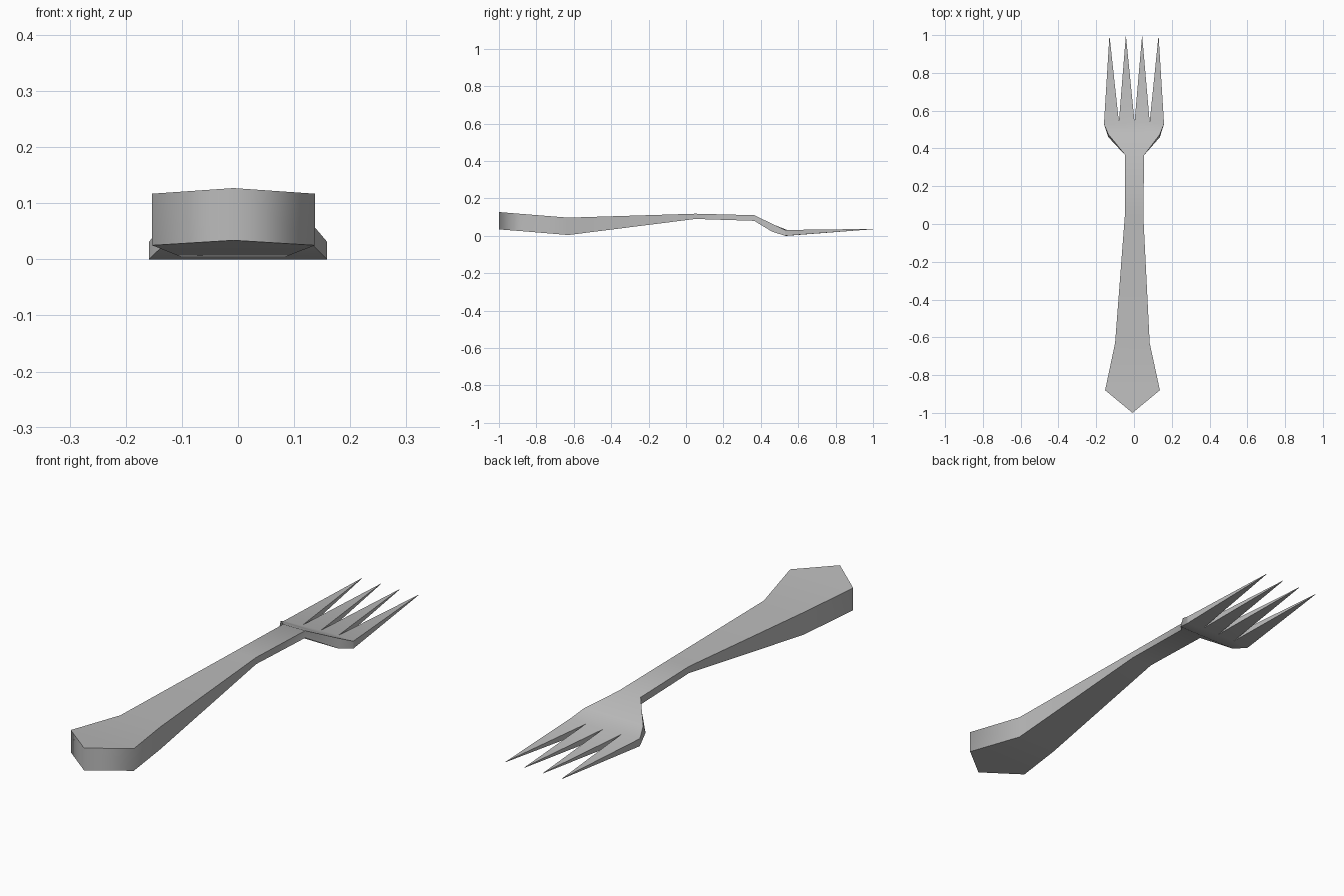
import bpy
import bmesh

default = bpy.data.objects.get("Cube")
if default:
    bpy.data.objects.remove(default, do_unlink=True)

metal = bpy.data.materials.new("brushed grey metal")
metal.use_nodes = True
grey = (0.5, 0.5, 0.5, 1)
metal.diffuse_color = grey
metal.node_tree.nodes["Principled BSDF"].inputs["Base Color"].default_value = grey

# Handle and neck stations: left x, right x, (top y, z), (bottom y, z)
STATIONS = [
    (-0.153, 0.137, (-0.88, 0.117), (-0.88, 0.025)),
    (-0.10, 0.083, (-0.63, 0.097), (-0.63, 0.004)),
    (-0.048, 0.049, (0.05, 0.118), (0.05, 0.09)),
    (-0.047, 0.054, (0.365, 0.11), (0.365, 0.08)),
    (-0.136, 0.137, (0.475, 0.057), (0.46, 0.022)),
]
ROOT_X = [-0.159, -0.08, 0.003, 0.083, 0.159]
TIP_X = [-0.13, -0.043, 0.043, 0.13]

bm = bmesh.new()


def pair(x, top, bottom):
    """Matching top and bottom corners of the outline."""
    return bm.verts.new((x, *top)), bm.verts.new((x, *bottom))


end = pair(-0.008, (-1, 0.127), (-1, 0.034))
left = [pair(l, t, b) for l, r, t, b in STATIONS]
right = [pair(r, t, b) for l, r, t, b in STATIONS]
roots = []
for i, x in enumerate(ROOT_X):
    y = 0.53 if i in (0, 4) else 0.54
    roots.append(pair(x, (y, 0.031), (y, 0)))
tips = [pair(x, (1, 0.037), (1, 0.035)) for x in TIP_X]


# Upper and lower skins
def skin(*corners):
    bm.faces.new([c[0] for c in corners])
    bm.faces.new([c[1] for c in reversed(corners)])


skin(end, right[0], left[0])
for i in range(len(STATIONS) - 1):
    skin(left[i], right[i], right[i + 1], left[i + 1])
skin(left[-1], right[-1], *reversed(roots))
for i, tip in enumerate(tips):
    skin(roots[i], roots[i + 1], tip)

# Side wall, following the outline round the tines
outline = [end, *right, roots[-1]]
for i in reversed(range(len(tips))):
    outline += [tips[i], roots[i]]
outline += reversed(left)
walls = []
for a, b in zip(outline, outline[1:] + outline[:1]):
    walls.append(bm.faces.new((a[0], a[1], b[1], b[0])))
bmesh.ops.recalc_face_normals(bm, faces=bm.faces)

# Smooth along each skin and along the wall, with crisp rims and tines
wall_set = set(walls)
fork_points = {v for p in roots + tips for v in p}
for face in bm.faces:
    face.smooth = True
for edge in bm.edges:
    wall_count = sum(f in wall_set for f in edge.link_faces)
    edge.smooth = wall_count != 1
    if wall_count == 2 and set(edge.verts) <= fork_points:
        edge.smooth = False

mesh = bpy.data.meshes.new("fork")
bm.to_mesh(mesh)
bm.free()
mesh.materials.append(metal)
fork = bpy.data.objects.new("fork", mesh)
bpy.context.collection.objects.link(fork)
